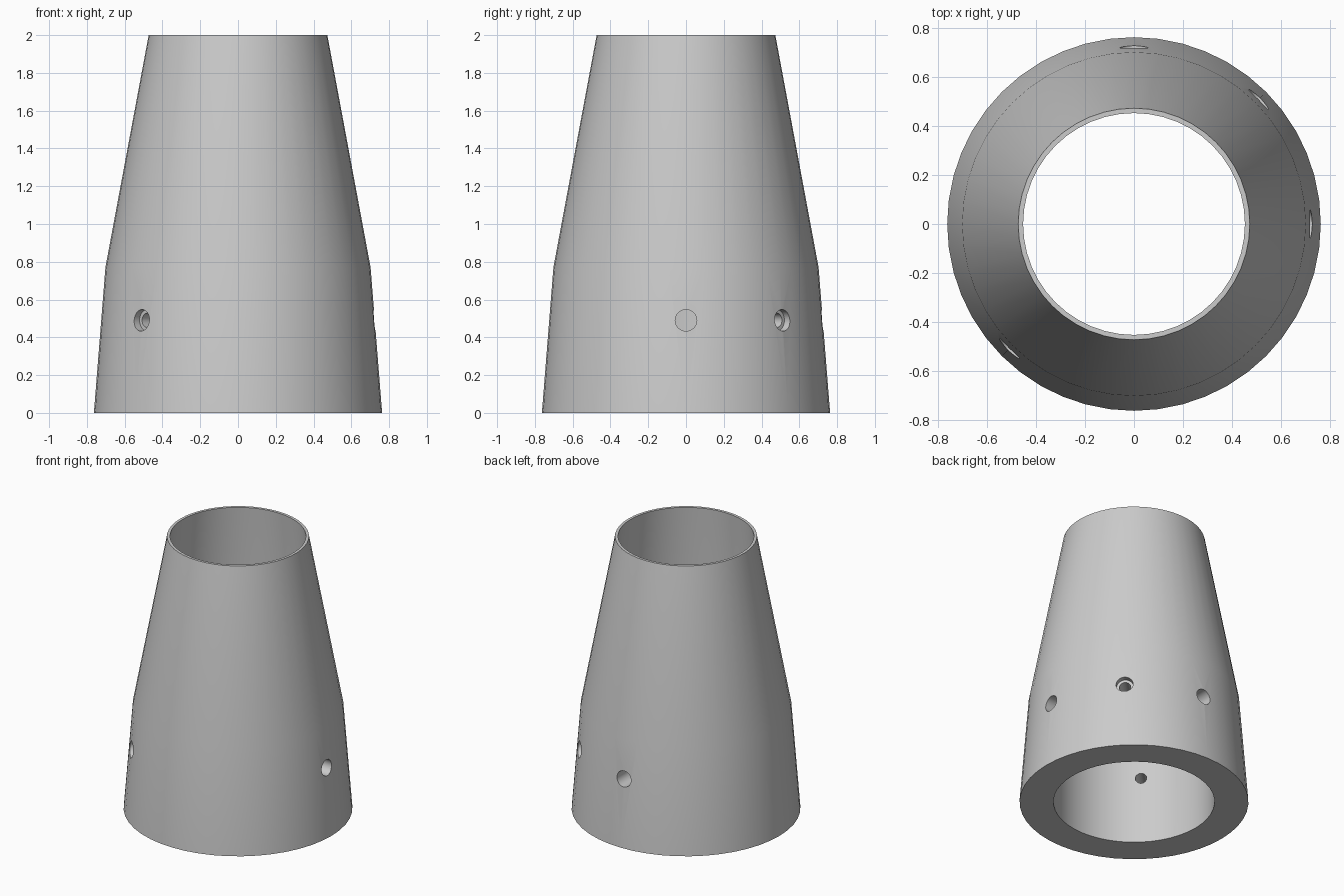
import bpy, bmesh, math
from mathutils import Matrix

if "Cube" in bpy.data.objects:
    bpy.data.objects.remove(bpy.data.objects["Cube"], do_unlink=True)

SEGMENTS = 48
HOLE_Z = 0.49

grey = bpy.data.materials.new("plain grey")
grey.use_nodes = True
colour = (0.6, 0.6, 0.6, 1)
grey.diffuse_color = colour
grey.node_tree.nodes["Principled BSDF"].inputs["Base Color"].default_value = colour


def make_object(name, bm):
    bmesh.ops.recalc_face_normals(bm, faces=bm.faces)
    mesh = bpy.data.meshes.new(name)
    bm.to_mesh(mesh)
    bm.free()
    obj = bpy.data.objects.new(name, mesh)
    bpy.context.collection.objects.link(obj)
    mesh.materials.append(grey)
    return obj


def lathe(name, profile):
    """Spin a closed (radius, z) profile into a hollow ring."""
    bm = bmesh.new()
    rings = []
    for i in range(SEGMENTS):
        a = 2 * math.pi * i / SEGMENTS
        rings.append([bm.verts.new((r * math.cos(a), r * math.sin(a), z))
                      for r, z in profile])
    n = len(profile)
    for i, ring in enumerate(rings):
        after = rings[(i + 1) % SEGMENTS]
        for j in range(n):
            k = (j + 1) % n
            bm.faces.new((ring[j], after[j], after[k], ring[k]))
    return make_object(name, bm)


def drill(target, angle, radius, start, end):
    """Cut a radial hole between two distances from the axis."""
    bm = bmesh.new()
    place = (Matrix.Rotation(math.radians(angle), 4, "Z")
             @ Matrix.Translation(((start + end) / 2, 0, HOLE_Z))
             @ Matrix.Rotation(math.pi / 2, 4, "Y"))
    bmesh.ops.create_cone(bm, cap_ends=True, segments=32, radius1=radius,
                          radius2=radius, depth=end - start, matrix=place)
    cutter = make_object("hole_cutter", bm)
    cutter.hide_render = True
    mod = target.modifiers.new("hole", "BOOLEAN")
    mod.operation = "DIFFERENCE"
    mod.solver = "EXACT"
    mod.object = cutter
    bpy.context.view_layer.objects.active = target
    bpy.ops.object.modifier_apply(modifier=mod.name)
    bpy.data.objects.remove(cutter, do_unlink=True)


# Tapered sleeve: outer wall going up, thin rim, bore coming down
sleeve = lathe("tapered_sleeve", [
    (0.763, 0), (0.702, 0.77), (0.473, 2),
    (0.453, 2), (0.537, 0.77), (0.537, 0)])

# Plain radial holes on the left and the back
for angle in (0, 90):
    drill(sleeve, angle, 0.057, 0.45, 0.85)

# Opposed pair of stepped holes: wide recess, narrow passage
for angle in (45, 225):
    drill(sleeve, angle, 0.057, 0.68, 0.85)
    drill(sleeve, angle, 0.038, 0.45, 0.72)

# Smooth walls with sharp rims
bpy.ops.object.select_all(action="DESELECT")
sleeve.select_set(True)
bpy.context.view_layer.objects.active = sleeve
bpy.ops.object.shade_smooth_by_angle(angle=math.radians(30))
